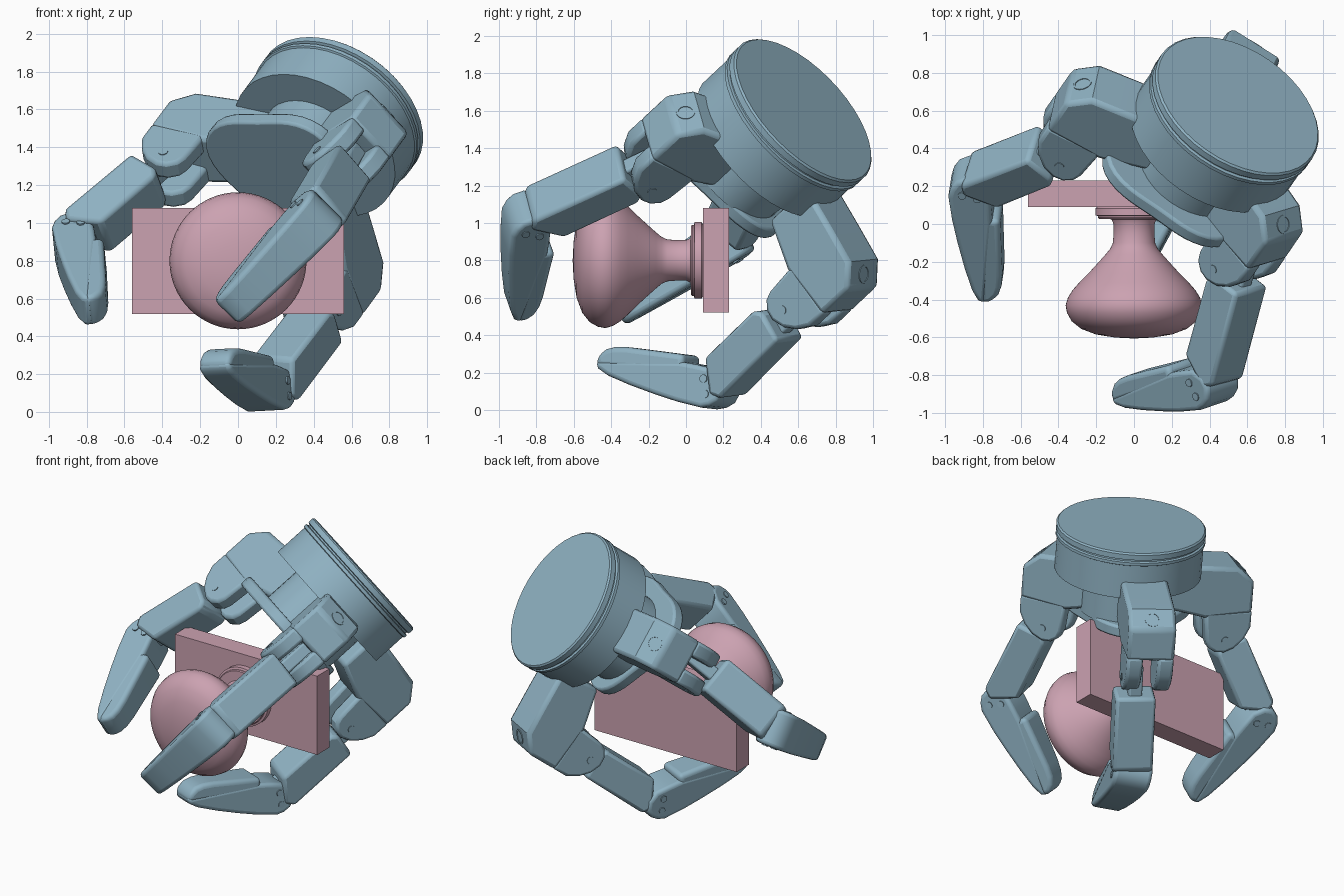
import bpy, bmesh, math
from mathutils import Vector, Matrix

if "Cube" in bpy.data.objects:
    bpy.data.objects.remove(bpy.data.objects["Cube"])


def material(name, col):
    m = bpy.data.materials.new(name)
    m.diffuse_color = (*col, 1)
    m.use_nodes = True
    m.node_tree.nodes["Principled BSDF"].inputs["Base Color"].default_value = m.diffuse_color
    return m


BLUE = material("steel_blue", (0.28, 0.45, 0.55))
PINK = material("dusty_pink", (0.60, 0.36, 0.44))


def frame(origin, x, y):
    x = x.normalized()
    y = (y - x * y.dot(x)).normalized()
    z = x.cross(y)
    m = Matrix((x, y, z)).transposed().to_4x4()
    m.translation = origin
    return m


def finish(name, bm, mat, matrix, bevel=0, segs=2, angle=30):
    bmesh.ops.recalc_face_normals(bm, faces=bm.faces)
    me = bpy.data.meshes.new(name)
    bm.to_mesh(me)
    bm.free()
    ob = bpy.data.objects.new(name, me)
    bpy.context.collection.objects.link(ob)
    me.materials.append(mat)
    ob.matrix_world = matrix
    if bevel:
        mod = ob.modifiers.new("bevel", 'BEVEL')
        mod.width, mod.segments = bevel, segs
        mod.limit_method, mod.angle_limit = 'ANGLE', math.radians(40)
    bpy.ops.object.select_all(action='DESELECT')
    ob.select_set(True)
    bpy.context.view_layer.objects.active = ob
    bpy.ops.object.shade_smooth_by_angle(angle=math.radians(angle))
    return ob


def prism(name, pts, width, matrix, mat=BLUE, offset=0, bevel=0.015, segs=2, angle=30, taper=0):
    """Outline in local xy, extruded along local z; taper narrows it towards +x."""
    bm = bmesh.new()
    f = bm.faces.new([bm.verts.new((x, y, offset - width / 2)) for x, y in pts])
    r = bmesh.ops.extrude_face_region(bm, geom=[f])
    verts = [v for v in r["geom"] if isinstance(v, bmesh.types.BMVert)]
    bmesh.ops.translate(bm, verts=verts, vec=(0, 0, width))
    for v in bm.verts:
        v.co.z *= 1 - taper * max(0, v.co.x)
    return finish(name, bm, mat, matrix, bevel, segs, angle)


def lathe(name, profile, matrix, mat, steps, angle=30):
    """Profile of (radius, distance along local x)."""
    bm = bmesh.new()
    vs = [bm.verts.new((d, r, 0)) for r, d in profile]
    es = [bm.edges.new(p) for p in zip(vs, vs[1:])]
    bmesh.ops.spin(bm, geom=vs + es, axis=(1, 0, 0), cent=(0, 0, 0),
                   angle=math.tau, steps=steps)
    bmesh.ops.remove_doubles(bm, verts=bm.verts, dist=1e-5)
    return finish(name, bm, mat, matrix, 0, 2, angle)


def rect(x0, x1, y0, y1):
    return [(x0, y0), (x1, y0), (x1, y1), (x0, y1)]


def circle(r, n=24, cx=0, cy=0):
    return [(cx + r * math.cos(math.tau * i / n), cy + r * math.sin(math.tau * i / n))
            for i in range(n)]


# door plate and knob
prism("door_plate", rect(-0.56, 0.56, 0.09, 0.23), 0.56,
      Matrix.Translation((0, 0, 0.8)), PINK, bevel=0)
knob_axis = frame(Vector((0, 0, 0.8)), Vector((0, 1, 0)), Vector((0, 0, 1)))
lathe("knob", [(0, -0.606), (0.1, -0.601), (0.2, -0.585), (0.28, -0.555), (0.33, -0.515),
               (0.355, -0.47), (0.362, -0.43), (0.35, -0.39), (0.325, -0.35), (0.29, -0.31),
               (0.24, -0.26), (0.19, -0.205), (0.15, -0.16), (0.125, -0.13), (0.112, -0.1),
               (0.108, -0.05), (0.108, 0.0), (0.12, 0.025), (0.185, 0.027), (0.19, 0.034),
               (0.19, 0.042), (0.205, 0.046), (0.205, 0.083),
               (0.195, 0.09), (0, 0.092)], knob_axis, PINK, 64)

# hand frame: K runs from the base to the finger tips, U and V lie across it
O = Vector((0.55, 0.63, 1.605))
K = Vector((-0.45, -0.65, -0.61)).normalized()
U = Vector((-0.65, 0.45, 0)).normalized()
V = U.cross(K)
if V.z > 0:
    V = -V

# wrist base with lid rings
lathe("wrist_base", [(0, 0), (0.475, 0), (0.485, 0.01), (0.485, 0.045), (0.47, 0.05),
                     (0.47, 0.06), (0.485, 0.065), (0.485, 0.085), (0.475, 0.09),
                     (0.475, 0.32), (0, 0.32)], frame(O, K, V), BLUE, 40, 15)

# palm column and palm plate with lobes towards the fingers
lathe("palm_column", [(0, 0.3), (0.3, 0.3), (0.3, 0.58), (0, 0.58)], frame(O, K, V), BLUE, 32)
palm = []
for i in range(48):
    a = math.tau * i / 48
    r = 0.39 + 0.05 * math.cos(3 * (a - math.pi / 2))
    palm.append((r * math.cos(a) + 0.03, r * math.sin(a) - 0.06))
palm_frame = Matrix((U, V, U.cross(V))).transposed().to_4x4()
palm_frame.translation = O + K * 0.60
prism("palm_plate", palm, 0.08, palm_frame, bevel=0.015)

CHEEK = [(-0.2, -0.17), (-0.08, -0.17), (0.0, -0.13), (0.06, -0.07), (0.09, 0.0),
         (0.085, 0.06), (0.05, 0.11), (0.0, 0.13), (-0.2, 0.15)]
MOUNT = [(-0.54, 0.42), (-0.52, 0.16), (-0.5, -0.06), (-0.4, -0.17), (-0.18, -0.17),
         (-0.16, 0.15), (-0.24, 0.42)]
TIP = [(-0.09, -0.07), (-0.05, -0.1), (0, -0.115), (0.14, -0.1), (0.27, -0.077), (0.42, -0.045),
       (0.55, -0.01), (0.61, 0.02), (0.63, 0.06), (0.15, 0.115), (0.06, 0.11), (-0.04, 0.1),
       (-0.1, 0.05), (-0.115, -0.01)]
PAD = [(0.13, 0.06), (0.625, 0.03), (0.62, 0.09), (0.58, 0.13), (0.53, 0.148),
       (0.46, 0.155), (0.13, 0.155)]


def finger(tag, angle, j1, j2, tip, shift):
    """shift moves the mount along (U, V, K) relative to the first joint."""
    j1, j2, tip = Vector(j1), Vector(j2), Vector(tip)
    a = math.radians(angle)
    inner = -(U * math.cos(a) + V * math.sin(a))
    # mount block with forked knuckle
    m = frame(j1 + U * shift[0] + V * shift[1] + K * shift[2], K, inner)
    prism(tag + "_mount", MOUNT, 0.31, m, bevel=0.025)
    for s in (-1, 1):
        prism(tag + "_knuckle_cheek", CHEEK, 0.105, m, offset=s * 0.1, bevel=0.02)
        prism(tag + "_knuckle_pin", circle(0.025, 16), 0.008, m, offset=s * 0.153, bevel=0)
    corner = m @ Vector((-0.45, -0.115, 0))
    cap_n = m.to_3x3() @ Vector((-0.74, -0.67, 0))
    lathe(tag + "_mount_cap", [(0, -0.02), (0.05, -0.02), (0.05, 0.004), (0.04, 0.004),
                               (0.04, -0.004), (0, -0.004)], frame(corner, cap_n, V), BLUE, 24)
    # middle segment with thin links at both ends
    m = frame(j1, j2 - j1, inner)
    L = (j2 - j1).length
    prism(tag + "_link", rect(-0.05, L, -0.06, 0.06), 0.09, m, bevel=0.015)
    prism(tag + "_middle_segment",
          [(0.22 * L, -0.1), (0.9 * L, -0.12), (0.96 * L, -0.06), (0.82 * L, 0.11),
           (0.26 * L, 0.12), (0.2 * L, 0.08)], 0.26, m, bevel=0.022)
    # finger tip: shell and gripping pad
    m = frame(j2, tip - j2, inner)
    k = (tip - j2).length / 0.63
    prism(tag + "_tip_shell", [(x * k, y) for x, y in TIP], 0.25, m, bevel=0.04, segs=4,
          angle=45, taper=0.4)
    prism(tag + "_tip_pad", [(x * k, y) for x, y in PAD], 0.245, m, bevel=0.04, segs=4,
          angle=45, taper=0.4)
    # screw heads
    for s in (-1, 1):
        for x, y in ((0.0, 0.04), (-0.02, -0.04)):
            prism(tag + "_screw", circle(0.022, 12, x, y), 0.012, m, offset=s * 0.124, bevel=0)


finger("left_finger", -14, (-0.36, 0.42, 1.34), (-0.86, 0.20, 0.895), (-0.84, -0.38, 0.52),
       (0.0, 0.05, 0.07))
finger("front_finger", 206, (0.60, -0.15, 1.35), (0.39, -0.85, 1.01), (-0.05, -0.96, 0.52),
       (0.03, 0.0, 0.12))
finger("lower_finger", 86, (0.50, 0.61, 0.555), (0.15, 0.14, 0.122), (-0.13, -0.46, 0.20),
       (0.07, -0.03, 0.06))
